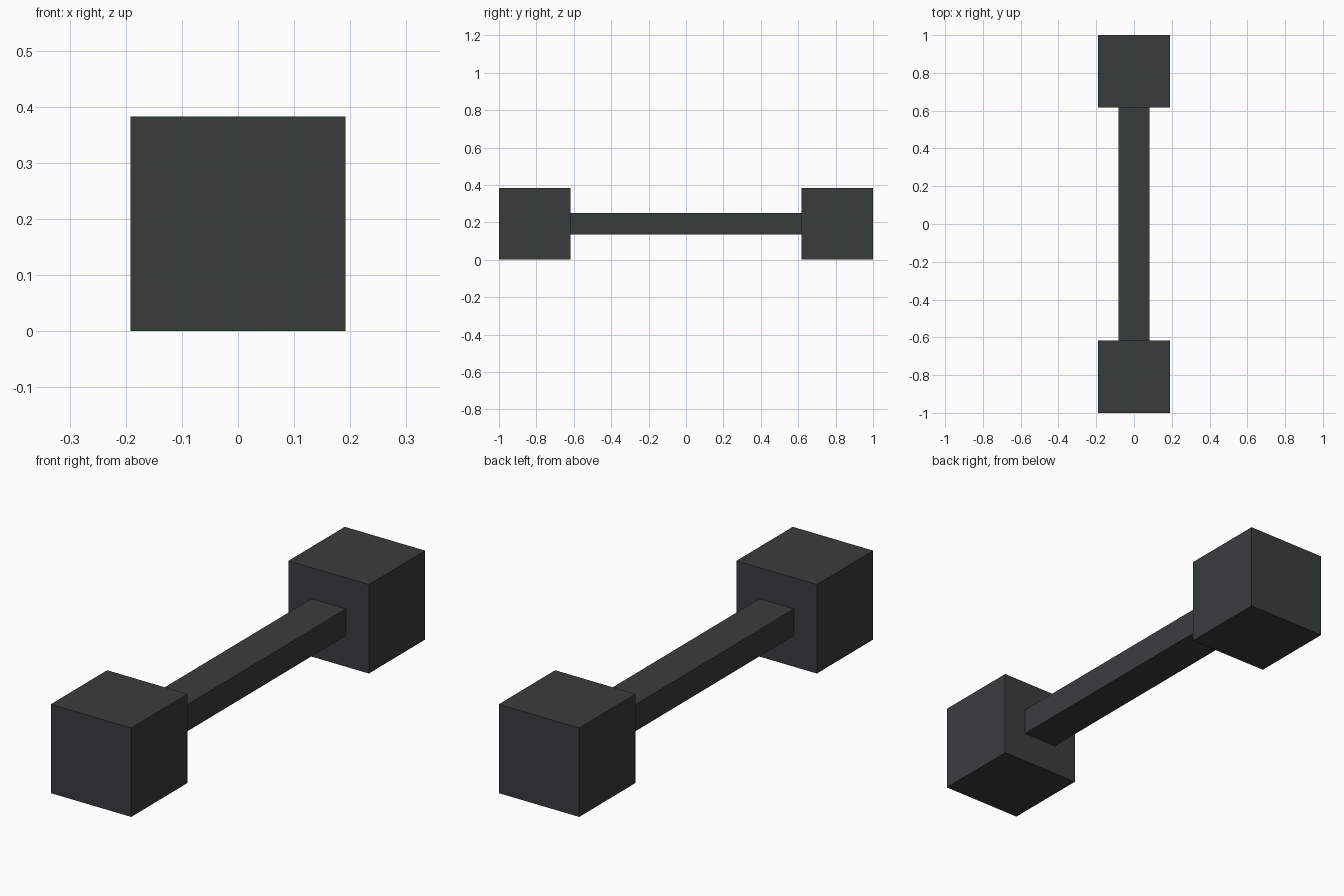
import bpy

if "Cube" in bpy.data.objects:
    bpy.data.objects.remove(bpy.data.objects["Cube"])

# Single dark slate colour
slate = bpy.data.materials.new("dark slate")
slate.diffuse_color = (0.039, 0.047, 0.046, 1)
slate.use_nodes = True
slate.node_tree.nodes["Principled BSDF"].inputs["Base Color"].default_value = slate.diffuse_color

SIDE = 0.383            # edge length of the end weights
MID = SIDE / 2          # height of the bar axis


def box(name, size, location):
    bpy.ops.mesh.primitive_cube_add(size=1, location=location)
    obj = bpy.context.object
    obj.name = name
    obj.scale = size
    bpy.ops.object.transform_apply(location=False, rotation=False, scale=True)
    obj.data.materials.append(slate)
    return obj


# Cubic weights at both ends
for name, sign in (("front_weight", -1), ("back_weight", 1)):
    box(name, (SIDE, SIDE, SIDE), (0, sign * (1 - MID), MID))

# Flat rectangular bar joining the weights
box("bar", (0.164, 2 * (1 - SIDE), 0.115), (0, 0, MID))
